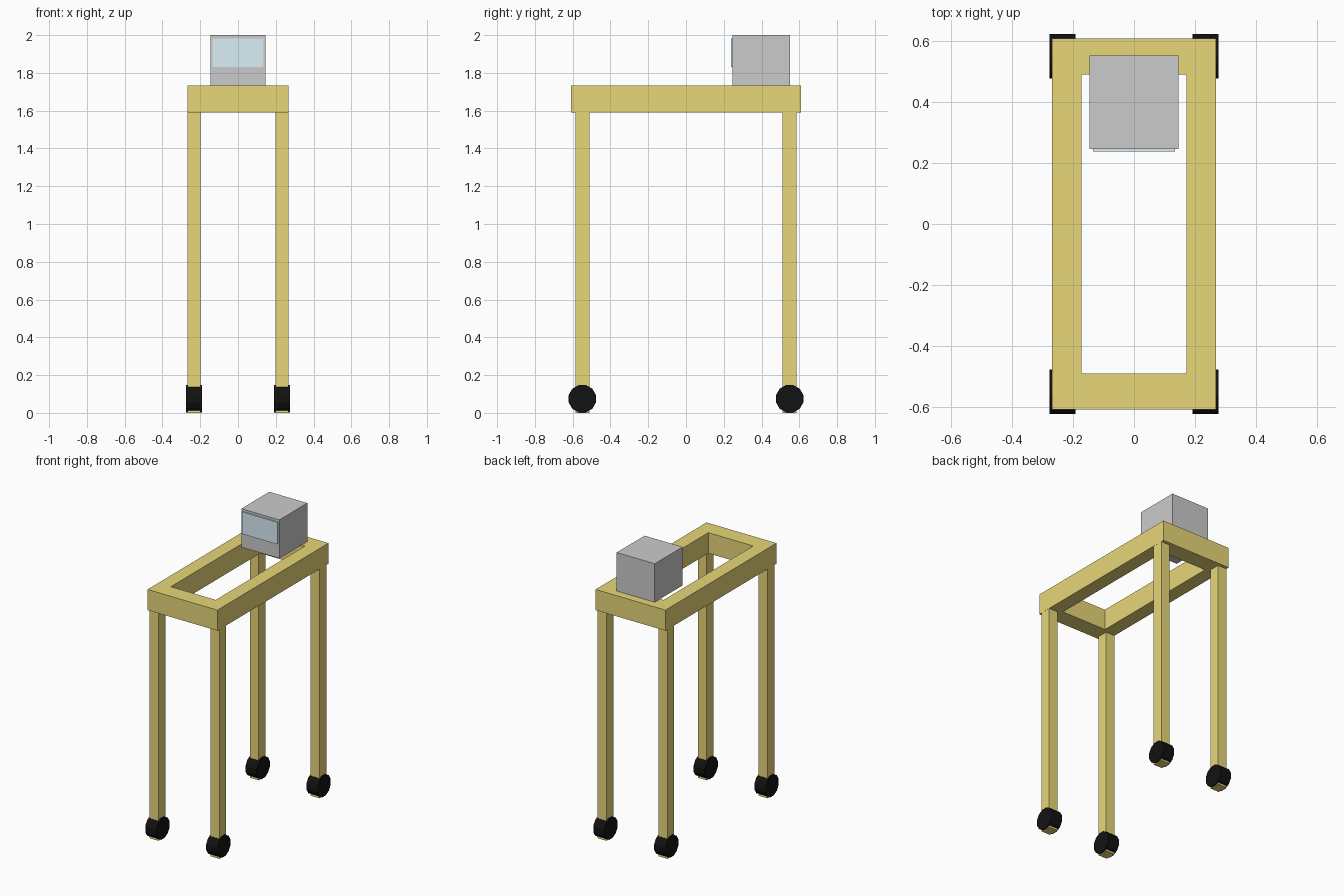
import bpy, bmesh, math
from mathutils import Matrix

if "Cube" in bpy.data.objects:
    bpy.data.objects.remove(bpy.data.objects["Cube"])


def material(name, rgb):
    m = bpy.data.materials.new(name)
    m.diffuse_color = (*rgb, 1)
    m.use_nodes = True
    m.node_tree.nodes["Principled BSDF"].inputs["Base Color"].default_value = m.diffuse_color
    return m


YELLOW = material("yellow_paint", (0.80, 0.68, 0.19))
BLACK = material("black_rubber", (0.006, 0.006, 0.006))
GLASS = material("pale_glass", (0.70, 0.86, 0.92))


def finish(name, bm, mat=None):
    bmesh.ops.recalc_face_normals(bm, faces=bm.faces)
    me = bpy.data.meshes.new(name)
    bm.to_mesh(me)
    bm.free()
    ob = bpy.data.objects.new(name, me)
    bpy.context.collection.objects.link(ob)
    if mat:
        me.materials.append(mat)
    return ob


def box(name, lo, hi, mat=None):
    size = [b - a for a, b in zip(lo, hi)]
    mid = [(a + b) / 2 for a, b in zip(lo, hi)]
    bm = bmesh.new()
    bmesh.ops.create_cube(bm, size=1, matrix=Matrix.Translation(mid) @ Matrix.Diagonal((*size, 1)))
    return finish(name, bm, mat)


def wheel(name, x, y):
    # twelve-sided drum with its axle along x and a flat on the ground
    bm = bmesh.new()
    turn = Matrix.Rotation(math.pi / 2, 4, 'Y') @ Matrix.Rotation(math.pi / 12, 4, 'Z')
    bmesh.ops.create_cone(bm, cap_ends=True, segments=12, radius1=0.075, radius2=0.075,
                          depth=0.085, matrix=Matrix.Translation((x, y, 0.075)) @ turn)
    return finish(name, bm, BLACK)


# Top frame: rectangular ring extruded upward
bm = bmesh.new()
corners = [(-1, -1), (1, -1), (1, 1), (-1, 1)]
outer = [bm.verts.new((sx * 0.268, sy * 0.608, 1.59)) for sx, sy in corners]
inner = [bm.verts.new((sx * 0.172, sy * 0.49, 1.59)) for sx, sy in corners]
ring = []
for i in range(4):
    j = (i + 1) % 4
    ring.append(bm.faces.new((outer[i], outer[j], inner[j], inner[i])))
ext = bmesh.ops.extrude_face_region(bm, geom=ring, use_keep_orig=True)
top = [g for g in ext["geom"] if isinstance(g, bmesh.types.BMVert)]
bmesh.ops.translate(bm, vec=(0, 0, 0.143), verts=top)
finish("top_frame", bm, YELLOW)

# Legs and wheels at the four corners
for sx, side in ((-1, "left"), (1, "right")):
    for sy, end in ((-1, "front"), (1, "back")):
        x, y = sx * 0.2335, sy * 0.549
        box(f"leg_{end}_{side}", (x - 0.034, y - 0.037, 0), (x + 0.034, y + 0.037, 1.59), YELLOW)
        wheel(f"wheel_{end}_{side}", x, y)

# Cab with a shallow front window
box("cab", (-0.146, 0.245, 1.733), (0.146, 0.551, 2.0))
box("cab_window", (-0.135, 0.238, 1.83), (0.135, 0.247, 1.983), GLASS)
